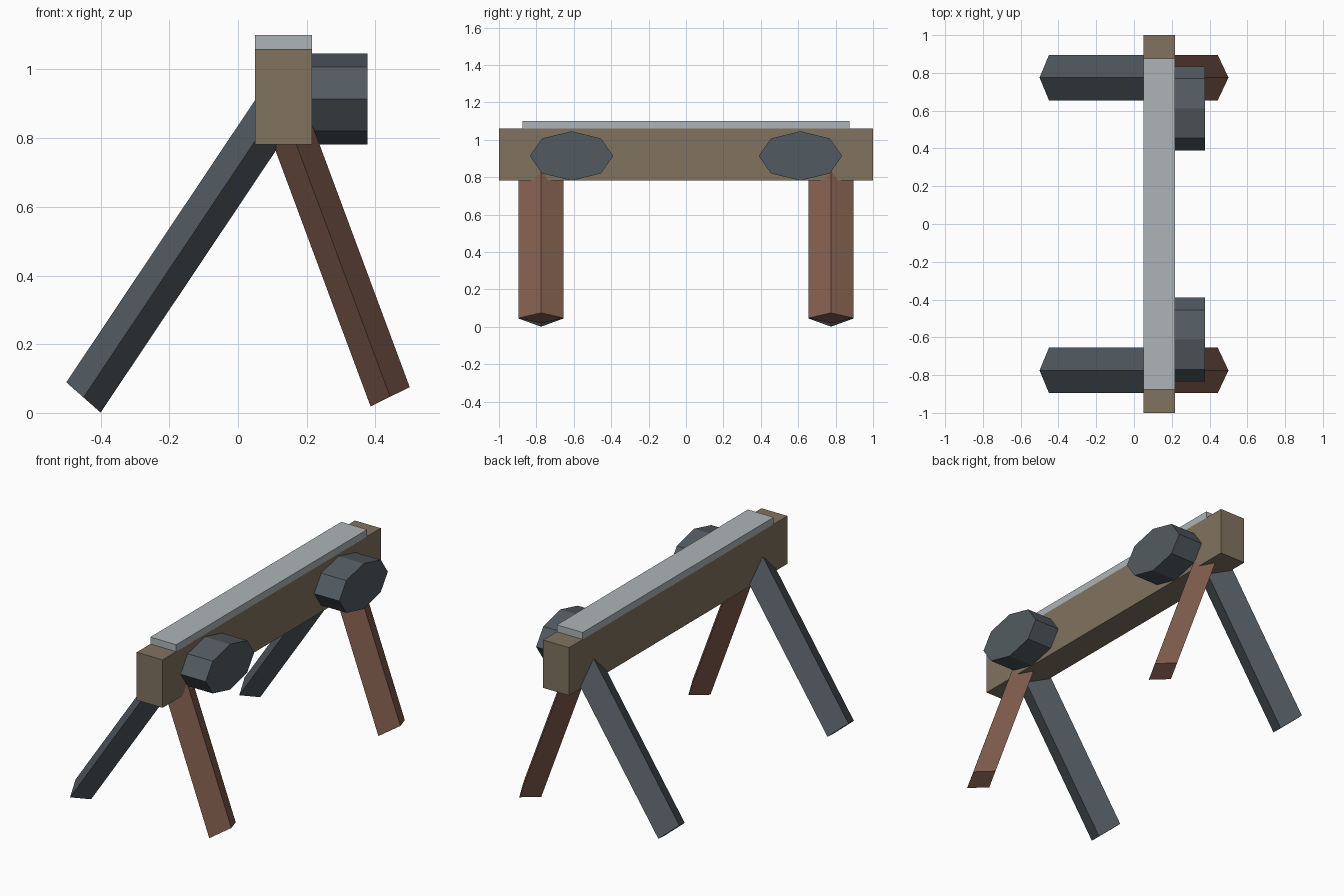
import bpy, bmesh
from math import cos, sin, pi
from mathutils import Vector

if "Cube" in bpy.data.objects:
    bpy.data.objects.remove(bpy.data.objects["Cube"])


def material(name, rgb):
    m = bpy.data.materials.new(name)
    m.diffuse_color = (*rgb, 1)
    m.use_nodes = True
    m.node_tree.nodes["Principled BSDF"].inputs["Base Color"].default_value = m.diffuse_color
    return m


beam_wood = material("beam_wood", (0.22, 0.17, 0.115))
leg_wood = material("leg_wood", (0.22, 0.11, 0.075))
slate = material("slate", (0.085, 0.105, 0.12))
pale_metal = material("pale_metal", (0.42, 0.46, 0.475))


def prism(name, profile, start, end, mat):
    """Sweep a closed profile of offsets straight from start to end."""
    bm = bmesh.new()
    rings = [[bm.verts.new(Vector(c) + Vector(p)) for p in profile] for c in (start, end)]
    bm.faces.new(rings[0])
    bm.faces.new(rings[1])
    n = len(profile)
    for i in range(n):
        j = (i + 1) % n
        bm.faces.new((rings[0][i], rings[0][j], rings[1][j], rings[1][i]))
    bmesh.ops.recalc_face_normals(bm, faces=bm.faces)
    mesh = bpy.data.meshes.new(name)
    bm.to_mesh(mesh)
    bm.free()
    mesh.materials.append(mat)
    ob = bpy.data.objects.new(name, mesh)
    bpy.context.collection.objects.link(ob)
    return ob


def bar(name, half_length, z0, z1, mat):
    x0, x1 = 0.05, 0.216
    profile = [(x0, 0, z0), (x1, 0, z0), (x1, 0, z1), (x0, 0, z1)]
    return prism(name, profile, (0, -half_length, 0), (0, half_length, 0), mat)


def diamond(dx, dz, dy=0.121):
    return [(dx, 0, dz), (0, dy, 0), (-dx, 0, -dz), (0, -dy, 0)]


# Crossbeam and the strip on top of it
bar("crossbeam", 1.0, 0.782, 1.06, beam_wood)
bar("top_strip", 0.875, 1.06, 1.10, pale_metal)

# Squashed octagonal side discs
octagon = [(0, 0.223 * cos(i * pi / 4), 0.132 * sin(i * pi / 4)) for i in range(8)]

for side, s in (("front", -1), ("back", 1)):
    prism(side + "_disc", octagon, (0.20, s * 0.612, 0.914), (0.377, s * 0.612, 0.914), slate)
    # Splayed legs with diamond sections, their tops buried in the beam
    y = s * 0.775
    prism(side + "_right_leg", diamond(0.057, 0.028), (0.443, y, 0.047), (0.126, y, 0.90), leg_wood)
    prism(side + "_left_leg", diamond(-0.05, 0.044), (-0.45, y, 0.045), (0.12, y, 0.897), slate)
